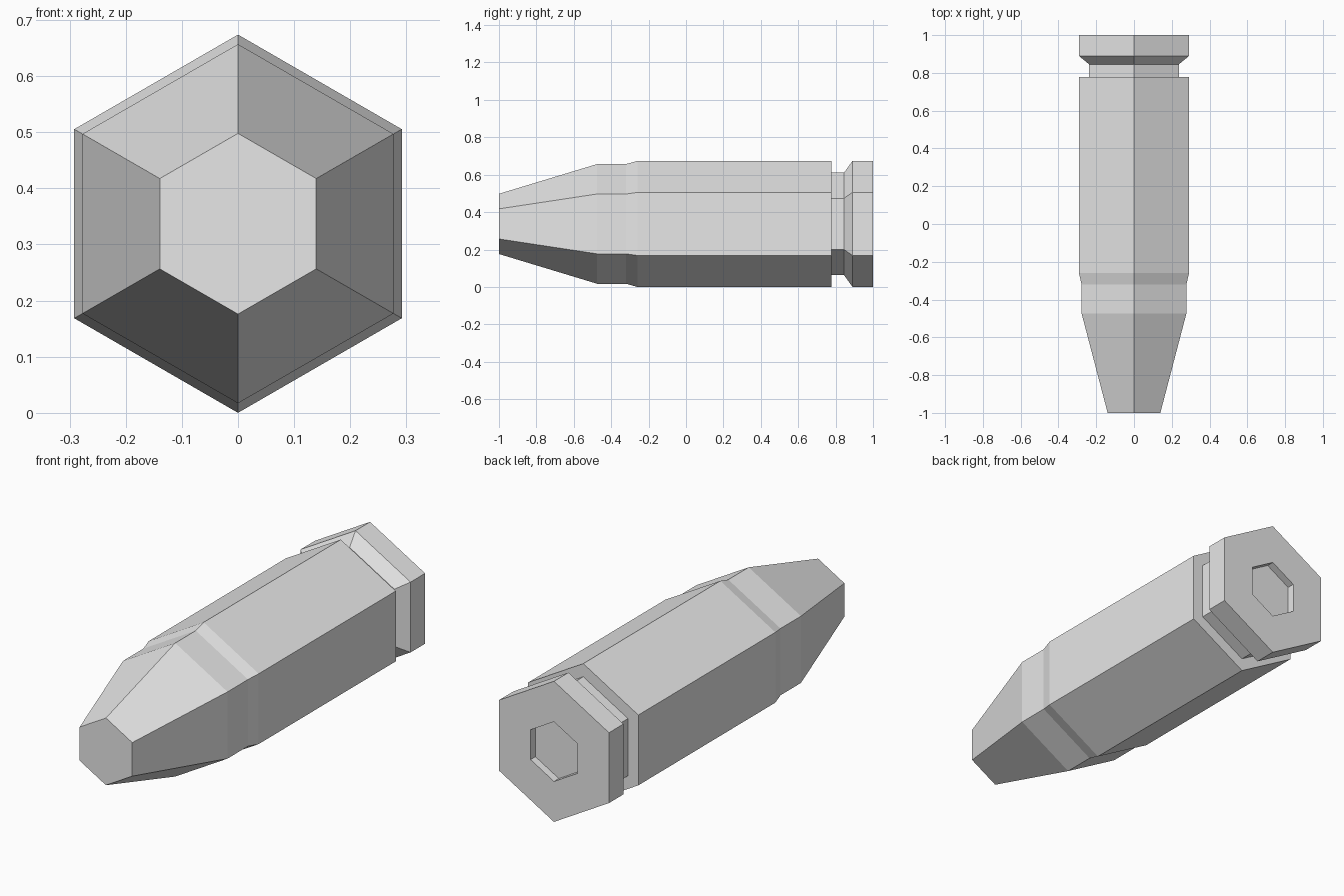
import bpy, bmesh
from math import cos, sin, radians

cube = bpy.data.objects.get("Cube")
if cube:
    bpy.data.objects.remove(cube)

SIDES = 6
RADIUS = 0.337      # widest corner radius, also the height of the axis

grey = bpy.data.materials.new("plain_grey")
grey.use_nodes = True
grey.diffuse_color = (0.8, 0.8, 0.8, 1)
grey.node_tree.nodes["Principled BSDF"].inputs["Base Color"].default_value = (0.8, 0.8, 0.8, 1)


def lathe(name, profile, cap_front=False, cap_back=False):
    """Sweep (y, radius) points round the long axis as a six-sided solid."""
    bm = bmesh.new()
    rings = []
    for y, r in profile:
        angles = [radians(30 + 360 * i / SIDES) for i in range(SIDES)]
        rings.append([bm.verts.new((r * cos(a), y, RADIUS + r * sin(a))) for a in angles])
    for a, b in zip(rings, rings[1:]):
        for i in range(SIDES):
            j = (i + 1) % SIDES
            bm.faces.new((a[i], b[i], b[j], a[j]))
    if cap_front:
        bm.faces.new(rings[0])
    if cap_back:
        bm.faces.new(rings[-1][::-1])
    mesh = bpy.data.meshes.new(name)
    bm.to_mesh(mesh)
    bm.free()
    mesh.materials.append(grey)
    obj = bpy.data.objects.new(name, mesh)
    bpy.context.collection.objects.link(obj)
    return obj


# Tapered blunt nose with its short straight band
lathe("nose", [(-1, 0.161), (-0.475, 0.32), (-0.32, 0.32)], cap_front=True)

# Case body, from the flared mouth to the shoulder and groove
lathe("case_body", [(-0.32, 0.32), (-0.26, RADIUS), (0.778, RADIUS),
                    (0.778, 0.274), (0.845, 0.274)])

# Rim with bevelled front edge and flat back around the socket
lathe("case_rim", [(0.845, 0.274), (0.89, RADIUS), (1, RADIUS), (1, 0.143)])

# Shallow socket sunk into the back
lathe("base_socket", [(1, 0.143), (0.963, 0.143)], cap_back=True)
